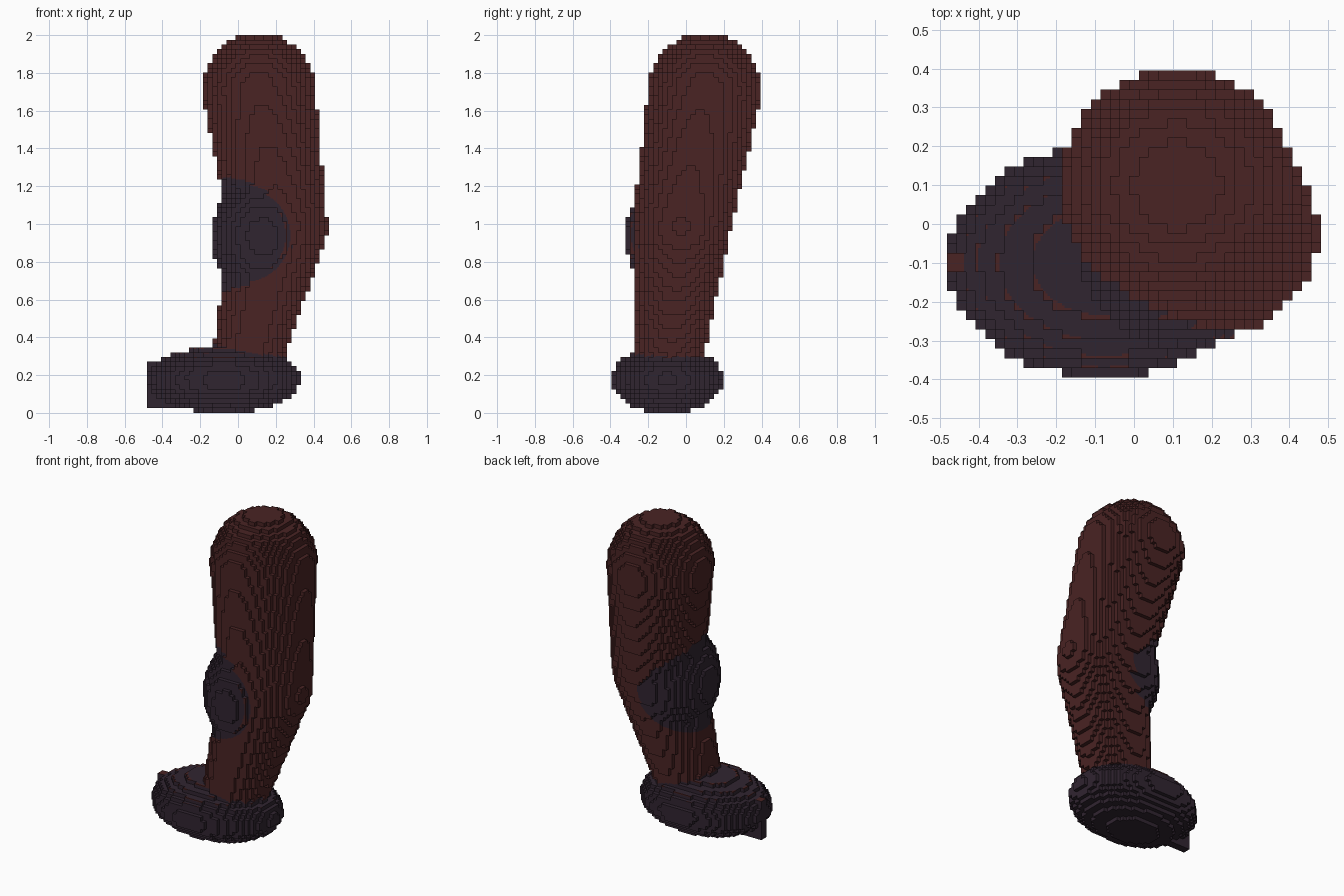
import bpy
import bmesh
from mathutils import Vector

if "Cube" in bpy.data.objects:
    bpy.data.objects.remove(bpy.data.objects["Cube"], do_unlink=True)

# Block grid
NX, NY, NZ = 39, 32, 81
CELL = 2.0 / NZ
ORIGIN = Vector((-NX * CELL / 2, -NY * CELL / 2, 0))
SPLIT = 4   # finer squares where two colours meet on one block face

# Limb joints: position and radius
HIP = (Vector((0.11, 0.10, 1.71)), 0.300)
KNEE = (Vector((0.215, -0.025, 0.98)), 0.258)
ANKLE = (Vector((0.05, -0.09, 0.30)), 0.185)


def in_limb(p, a, b):
    """Inside a tapered capsule between two joints."""
    axis = b[0] - a[0]
    t = max(0.0, min(1.0, (p - a[0]).dot(axis) / axis.length_squared))
    r = a[1] + (b[1] - a[1]) * t
    return (p - a[0] - axis * t).length_squared < r * r


def ellipsoid(p, c, r):
    """Below 1 inside the ellipsoid."""
    return sum(((p[i] - c[i]) / r[i]) ** 2 for i in range(3))


def foot_value(p):
    return ellipsoid(p, (-0.075, -0.098, 0.176), (0.405, 0.298, 0.18))


def in_fin(p):
    return p.x < -0.3 and abs(p.y + 0.098) < 0.026 and 0.03 < p.z < 0.27


def solid(p):
    return (in_limb(p, HIP, KNEE) or in_limb(p, KNEE, ANKLE)
            or foot_value(p) < 1 or in_fin(p)
            or ellipsoid(p, (0.13, -0.05, 0.93), (0.268, 0.272, 0.33)) < 1)


def owner(p):
    """Which part a point of the skin belongs to."""
    if foot_value(p) < 1.1 or p.z < 0.27:
        return "foot"
    if ellipsoid(p, (0.03, -0.06, 0.94), (0.325, 0.325, 0.325)) < 1:
        return "knee_pad"
    return "leg"


# Fill the grid
filled = set()
for i in range(NX):
    for j in range(NY):
        for k in range(NZ):
            if solid(ORIGIN + Vector((i + 0.5, j + 0.5, k + 0.5)) * CELL):
                filled.add((i, j, k))

meshes = {n: bmesh.new() for n in ("leg", "knee_pad", "foot")}
corners = {n: {} for n in meshes}


def add_quad(name, pts, flip):
    bm, known = meshes[name], corners[name]
    vs = []
    for p in pts:
        key = tuple(round(c, 5) for c in p)
        if key not in known:
            known[key] = bm.verts.new(p)
        vs.append(known[key])
    bm.faces.new(vs[::-1] if flip else vs)


def square(p, u, v):
    return [p, p + u, p + u + v, p + v]


# Skin every exposed block side
for cell in filled:
    for a in range(3):
        for s in (-1, 1):
            near = list(cell)
            near[a] += s
            if tuple(near) in filled:
                continue
            u, v = Vector((0, 0, 0)), Vector((0, 0, 0))
            u[(a + 1) % 3] = v[(a + 2) % 3] = CELL
            p = ORIGIN + Vector(cell) * CELL
            if s > 0:
                p[a] += CELL
            pts = square(p, u, v)
            owners = {owner(q) for q in pts}
            if len(owners) == 1:
                add_quad(owners.pop(), pts, s < 0)
                continue
            su, sv = u / SPLIT, v / SPLIT
            for m in range(SPLIT):
                for n in range(SPLIT):
                    q = p + su * m + sv * n
                    add_quad(owner(q + (su + sv) / 2), square(q, su, sv), s < 0)


def material(name, rgb):
    mat = bpy.data.materials.new(name)
    mat.use_nodes = True
    mat.diffuse_color = (*rgb, 1)
    bsdf = next(n for n in mat.node_tree.nodes if n.type == "BSDF_PRINCIPLED")
    bsdf.inputs["Base Color"].default_value = (*rgb, 1)
    bsdf.inputs["Roughness"].default_value = 0.8
    return mat


brown = material("dark red brown", (0.067, 0.017, 0.017))
plum = material("dark plum", (0.030, 0.018, 0.030))

# One object for each part
for name, bm in meshes.items():
    mesh = bpy.data.meshes.new(name)
    bm.to_mesh(mesh)
    bm.free()
    mesh.materials.append(brown if name == "leg" else plum)
    bpy.context.scene.collection.objects.link(bpy.data.objects.new(name, mesh))
